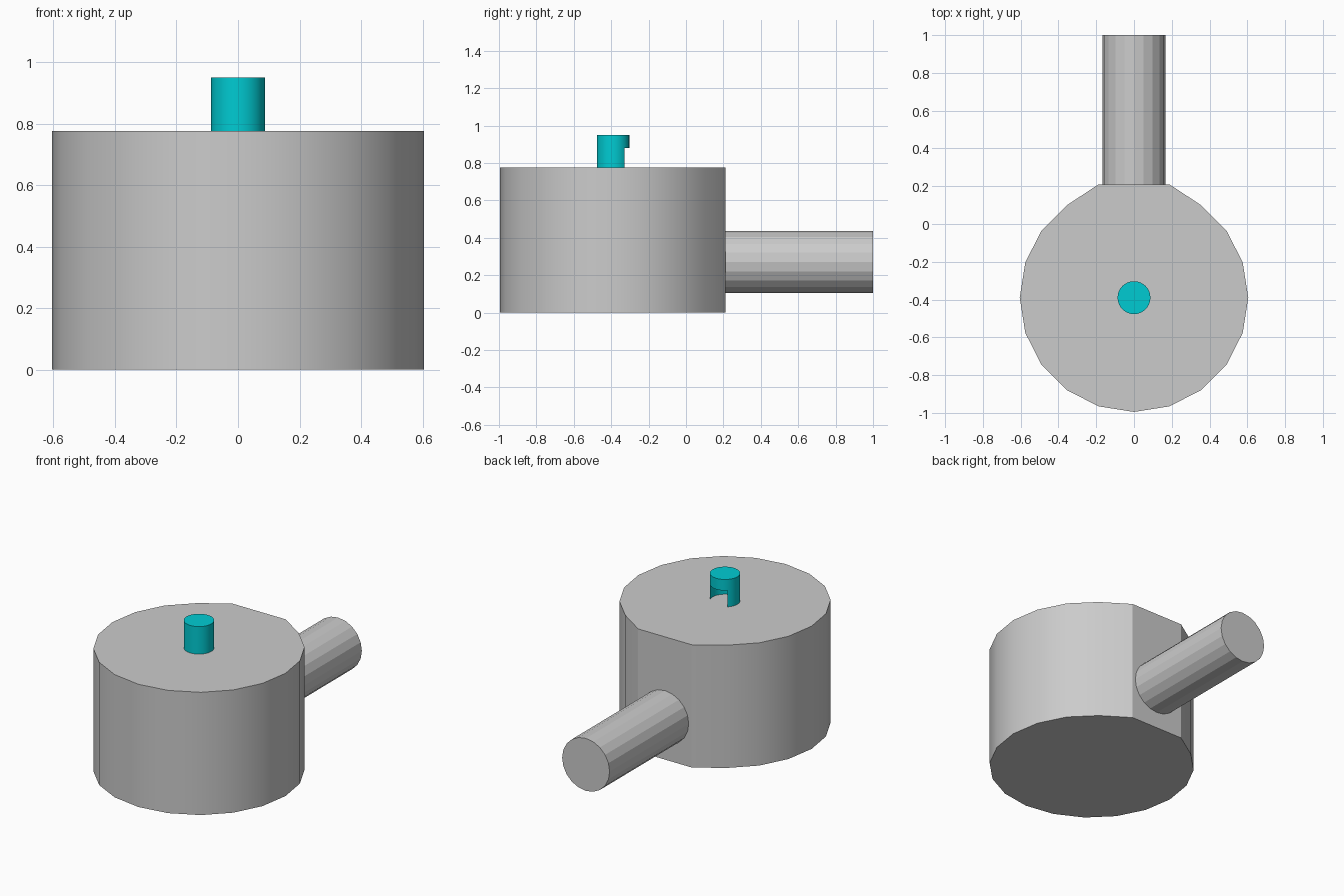
import bpy, bmesh
from math import sin, cos, pi, radians

if "Cube" in bpy.data.objects:
    bpy.data.objects.remove(bpy.data.objects["Cube"])

CENTRE_Y = -0.39


def finish(bm, name, smooth=True):
    bmesh.ops.recalc_face_normals(bm, faces=bm.faces)
    mesh = bpy.data.meshes.new(name)
    bm.to_mesh(mesh)
    bm.free()
    ob = bpy.data.objects.new(name, mesh)
    bpy.context.collection.objects.link(ob)
    if smooth:
        bpy.ops.object.select_all(action='DESELECT')
        ob.select_set(True)
        bpy.context.view_layer.objects.active = ob
        bpy.ops.object.shade_smooth_by_angle(angle=radians(25))
    return ob


def ring(bm, n, point, skip=()):
    return [bm.verts.new(point(2 * pi * i / n)) for i in range(n) if i not in skip]


def bridge(bm, a, b, skip=()):
    n = len(a)
    for i in range(n):
        if i not in skip:
            j = (i + 1) % n
            bm.faces.new((a[i], a[j], b[j], b[i]))


# body: 20-sided drum whose rear vertex is removed to leave a wide flat
bm = bmesh.new()
rings = []
for z in (0, 0.776):
    r = ring(bm, 20, lambda a: (0.605 * cos(a), CENTRE_Y + 0.605 * sin(a), z), skip=(5,))
    for i in (4, 5):
        r[i].co.y = 0.21
    rings.append(r)
bridge(bm, *rings)
for r in rings:
    bm.faces.new(r)
finish(bm, "body")

# rear pipe: faceted, closed at its outer end
bm = bmesh.new()
inner, outer = [ring(bm, 20, lambda a: (0.166 * cos(a), y, 0.27 + 0.166 * sin(a)))
                for y in (0.21, 1.0)]
bridge(bm, inner, outer)
bm.faces.new(outer)
finish(bm, "rear_pipe", smooth=False)

# button: hollow cap with an opening low on its rear side
bm = bmesh.new()
low, mid, top = [ring(bm, 32, lambda a: (0.087 * cos(a), CENTRE_Y + 0.087 * sin(a), z))
                 for z in (0.776, 0.88, 0.95)]
bridge(bm, low, mid, skip=range(4, 12))
bridge(bm, mid, top)
bm.faces.new(top)
bmesh.ops.delete(bm, geom=[v for v in bm.verts if not v.link_faces], context='VERTS')
button = finish(bm, "top_button")
mat = bpy.data.materials.new("cyan")
mat.diffuse_color = (0.0, 0.6, 0.65, 1)
mat.use_nodes = True
mat.node_tree.nodes["Principled BSDF"].inputs["Base Color"].default_value = mat.diffuse_color
button.data.materials.append(mat)
